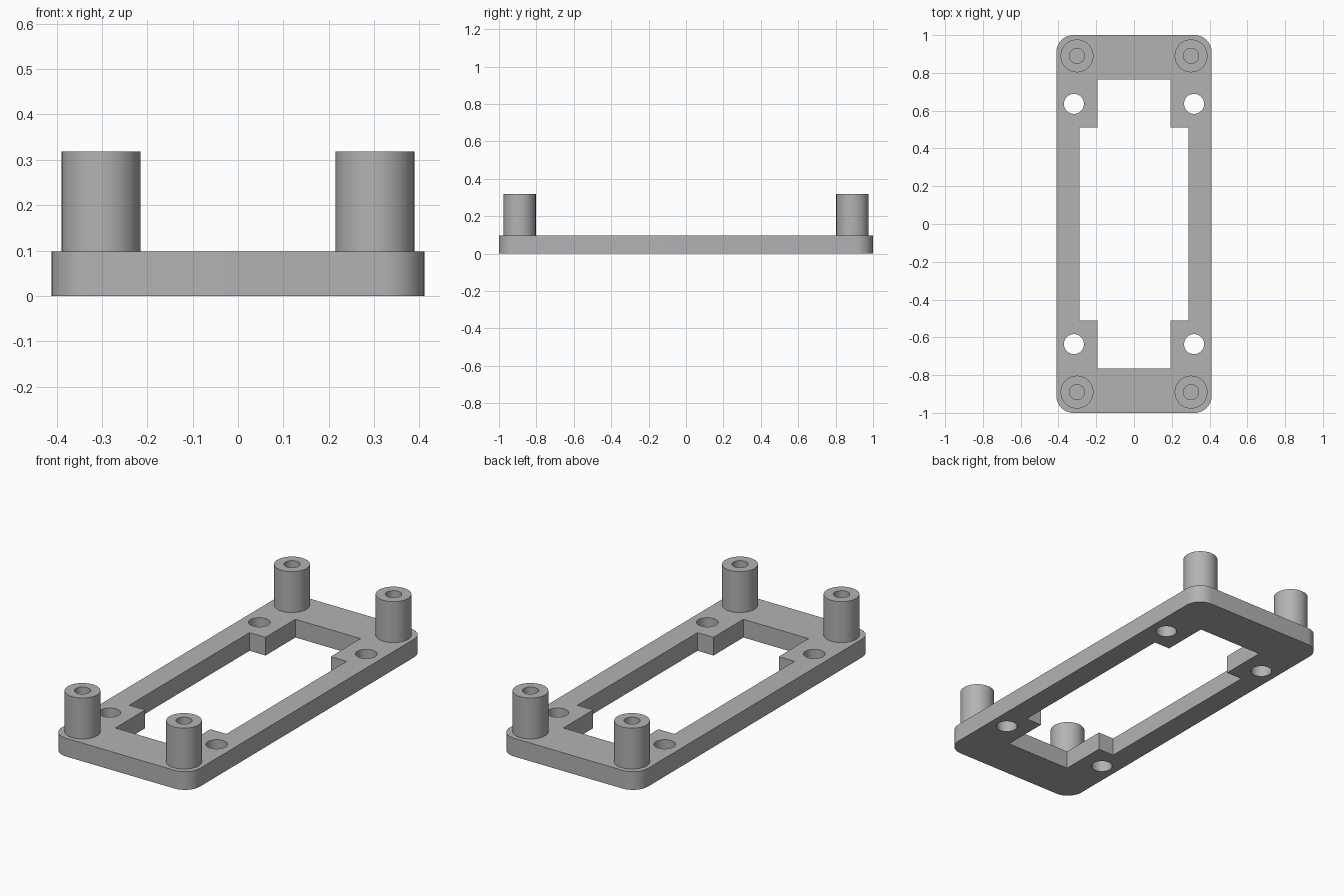
import bpy, bmesh
from math import sin, cos, pi, radians

cube = bpy.data.objects.get("Cube")
if cube:
    bpy.data.objects.remove(cube, do_unlink=True)

HALF_X, HALF_Y, THICK = 0.411, 1.0, 0.098
CORNERS = [(1, 1), (-1, 1), (-1, -1), (1, -1)]

grey = bpy.data.materials.new("plain grey")
grey.use_nodes = True
color = (0.45, 0.45, 0.45, 1)
grey.diffuse_color = color
grey.node_tree.nodes["Principled BSDF"].inputs["Base Color"].default_value = color


def arc(cx, cy, r, start, sweep, steps):
    return [(cx + r * cos(start + sweep * i / steps),
             cy + r * sin(start + sweep * i / steps)) for i in range(steps + 1)]


def circle(cx, cy, r, steps=48):
    return arc(cx, cy, r, 0, 2 * pi, steps)[:-1]


def extruded(name, loops, bottom, top):
    """Solid from closed outlines; inner outlines become holes."""
    curve = bpy.data.curves.new(name, "CURVE")
    curve.dimensions = "2D"
    curve.fill_mode = "BOTH"
    curve.extrude = (top - bottom) / 2
    for loop in loops:
        spline = curve.splines.new("POLY")
        spline.points.add(len(loop) - 1)
        for point, (x, y) in zip(spline.points, loop):
            point.co = (x, y, 0, 1)
        spline.use_cyclic_u = True
    obj = bpy.data.objects.new(name, curve)
    bpy.context.collection.objects.link(obj)
    bpy.ops.object.select_all(action="DESELECT")
    obj.select_set(True)
    bpy.context.view_layer.objects.active = obj
    bpy.ops.object.convert(target="MESH")
    obj = bpy.context.object

    # Weld caps to walls and stand the part at its height
    bm = bmesh.new()
    bm.from_mesh(obj.data)
    bmesh.ops.remove_doubles(bm, verts=bm.verts, dist=0.0001)
    bmesh.ops.translate(bm, verts=bm.verts, vec=(0, 0, (top + bottom) / 2))
    bmesh.ops.recalc_face_normals(bm, faces=bm.faces)
    bm.to_mesh(obj.data)
    bm.free()
    obj.data.materials.clear()
    obj.data.materials.append(grey)
    bpy.ops.object.shade_smooth_by_angle(angle=radians(30))
    return obj


# Base plate: rounded outline, stepped window and four screw holes
RADIUS = 0.09
outline = []
for i, (sx, sy) in enumerate(CORNERS):
    outline += arc(sx * (HALF_X - RADIUS), sy * (HALF_Y - RADIUS),
                   RADIUS, i * pi / 2, pi / 2, 12)

step = [(0.289, 0.511), (0.194, 0.511), (0.194, 0.765)]
window = []
for sx, sy in CORNERS:
    points = step if sx * sy > 0 else step[::-1]
    window += [(sx * x, sy * y) for x, y in points]

screw_holes = [circle(sx * 0.318, sy * 0.636, 0.053) for sx, sy in CORNERS]
extruded("base_plate", [outline, window] + screw_holes, 0, THICK)

# Corner standoffs with a bore down to the plate
for (sx, sy), place in zip(CORNERS, ["back_left", "back_right", "front_right", "front_left"]):
    cx, cy = sx * 0.302, sy * 0.89
    extruded("standoff_" + place, [circle(cx, cy, 0.087), circle(cx, cy, 0.04)], THICK, 0.318)
